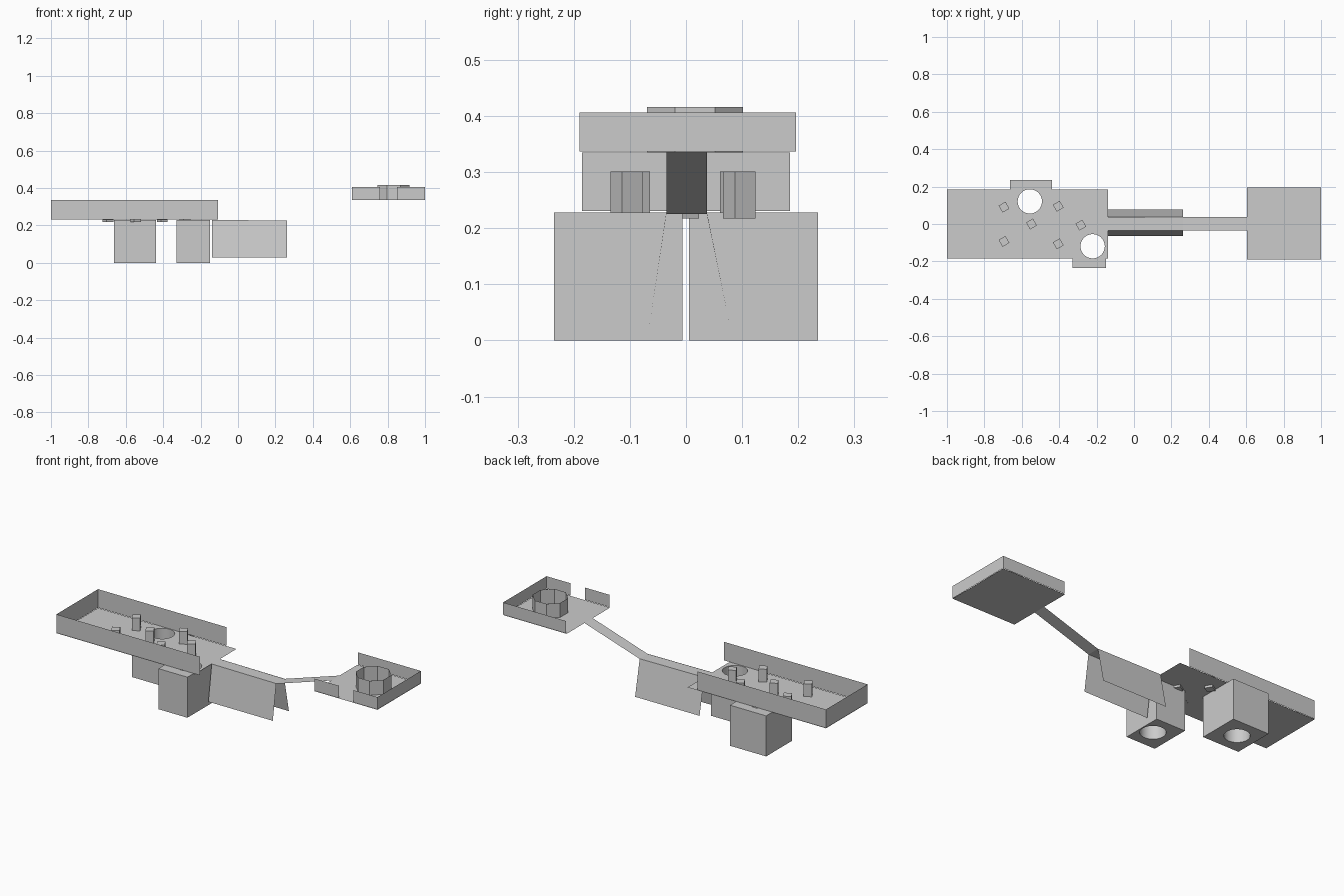
import bpy, bmesh, math

if "Cube" in bpy.data.objects:
    bpy.data.objects.remove(bpy.data.objects["Cube"])


def finish(name, bm, smooth=False):
    mesh = bpy.data.meshes.new(name)
    bm.to_mesh(mesh)
    bm.free()
    ob = bpy.data.objects.new(name, mesh)
    bpy.context.collection.objects.link(ob)
    if smooth:
        bpy.ops.object.select_all(action='DESELECT')
        ob.select_set(True)
        bpy.context.view_layer.objects.active = ob
        bpy.ops.object.shade_smooth_by_angle(angle=math.radians(30))
    return ob


def ring(cx, cy, r, n, start=0.0):
    return [(cx + r * math.cos(start + math.tau * i / n),
             cy + r * math.sin(start + math.tau * i / n)) for i in range(n)]


def rect(x0, x1, y0, y1):
    return [(x0, y0), (x1, y0), (x1, y1), (x0, y1)]


def plate(name, loops, z, height=0.0):
    """Flat outline with holes, optionally raised into a solid block."""
    bm = bmesh.new()
    edges = []
    for loop in loops:
        vs = [bm.verts.new((x, y, z)) for x, y in loop]
        edges += [bm.edges.new((a, b)) for a, b in zip(vs, vs[1:] + vs[:1])]
    bmesh.ops.triangle_fill(bm, edges=edges, use_beauty=True, normal=(0, 0, 1))
    if height:
        res = bmesh.ops.extrude_face_region(bm, geom=bm.faces[:], use_keep_orig=True)
        top = [g for g in res['geom'] if isinstance(g, bmesh.types.BMVert)]
        bmesh.ops.translate(bm, verts=top, vec=(0, 0, height))
        bmesh.ops.recalc_face_normals(bm, faces=bm.faces[:])
    return finish(name, bm, smooth=height > 0)


def sheets(name, quads):
    bm = bmesh.new()
    for q in quads:
        bm.faces.new([bm.verts.new(p) for p in q])
    return finish(name, bm)


def walls(name, path, z0, z1):
    """Thin upright walls along an open path."""
    return sheets(name, [[(*a, z0), (*b, z0), (*b, z1), (*a, z1)]
                         for a, b in zip(path, path[1:])])


# Main tray with two through holes
FLOOR = 0.229
holes = [ring(-0.557, 0.121, 0.065, 32), ring(-0.221, -0.119, 0.065, 32)]
plate("main_tray_floor", [rect(-1, -0.139, -0.185, 0.185)] + holes, FLOOR)
walls("main_tray_walls", [(-0.2, 0.185), (-1, 0.185), (-1, -0.185), (-0.107, -0.185)],
      0.231, 0.335)

# Bored blocks under the tray
plate("rear_block", [rect(-0.663, -0.438, 0.005, 0.235), holes[0]], 0, 0.228)
plate("front_block", [rect(-0.33, -0.15, -0.235, -0.006), holes[1]], 0, 0.228)

# Square pegs standing on the floor
for i, (x, y, z) in enumerate([(-0.695, 0.09, 0.217), (-0.405, 0.095, 0.217),
                               (-0.548, 0.0, 0.217), (-0.284, -0.006, 0.217),
                               (-0.695, -0.093, 0.228), (-0.405, -0.106, 0.228)]):
    plate(f"peg_{i + 1}", [ring(x, y, 0.03, 4, math.radians(-15))], z, 0.301 - z)

# Arm: flat run, then a slope up to the small tray
A, B, C = -0.139, 0.262, 0.605
sheets("arm", [
    [(A, -0.035, FLOOR), (B, -0.035, 0.225), (B, 0.037, 0.225), (A, 0.037, FLOOR)],
    [(B, -0.035, 0.225), (C, -0.035, 0.335), (C, 0.037, 0.335), (B, 0.037, 0.225)]])

# Splayed fins hanging from the arm edges
sheets("arm_fins", [
    [(A, -0.065, 0.028), (B, -0.065, 0.028), (B, -0.035, 0.226), (A, -0.035, FLOOR)],
    [(B, 0.078, 0.028), (A, 0.078, 0.028), (A, 0.037, FLOOR), (B, 0.037, 0.226)]])

# Small tray, its front wall broken by a gap
plate("small_tray_floor", [rect(C, 1, -0.19, 0.196)], 0.335)
walls("small_tray_walls", [(0.61, 0.196), (1, 0.196), (1, -0.19), (0.85, -0.19)],
      0.337, 0.406)
walls("small_tray_front_wall", [(0.76, -0.19), (0.61, -0.19)], 0.337, 0.406)

# Open octagonal collar
octagon = ring(0.832, 0.016, 0.093, 8, math.pi / 8)
walls("octagon_collar", octagon + octagon[:1], 0.335, 0.416)
